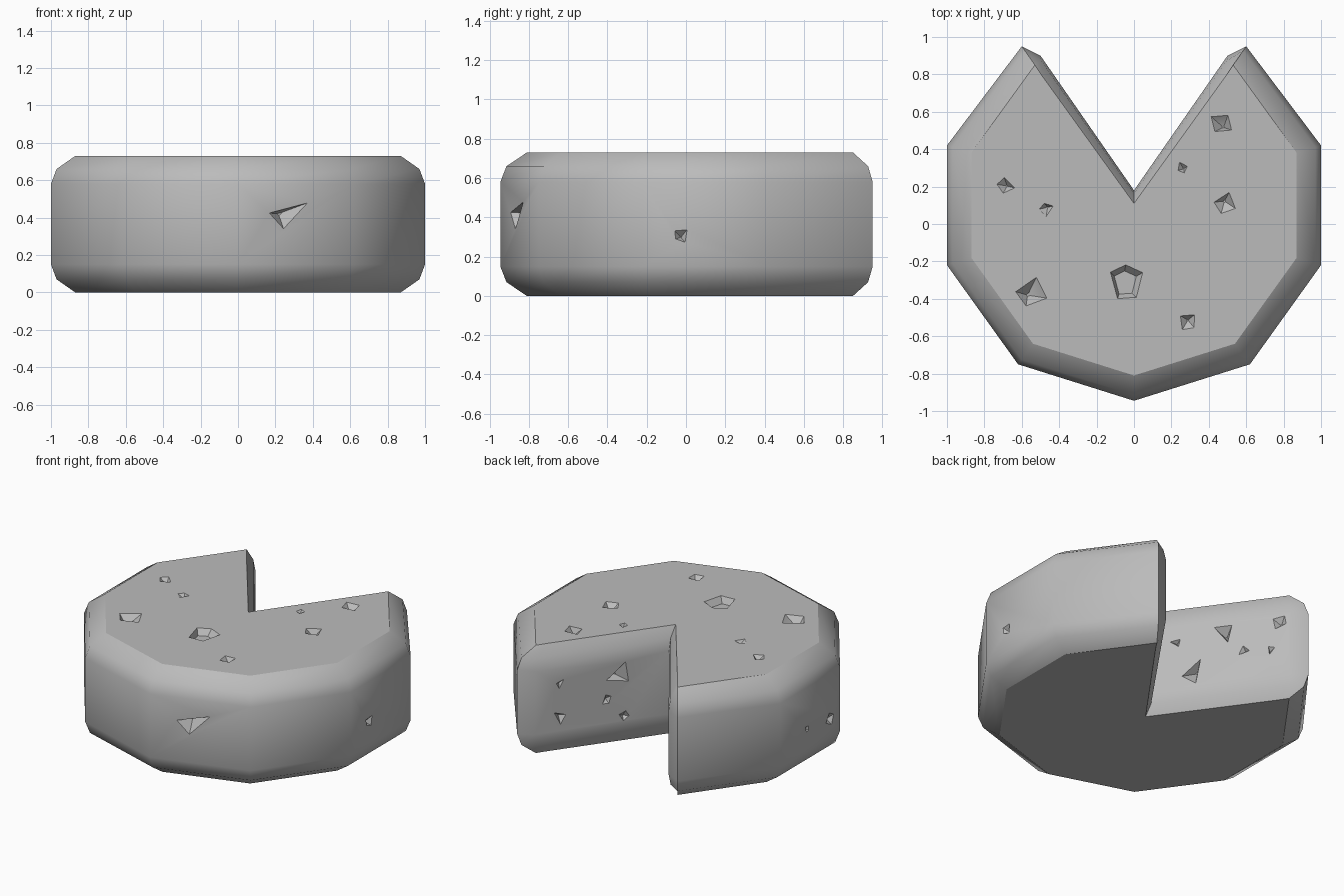
import bpy, bmesh, math, random
from mathutils import Vector

random.seed(4)
HEIGHT = 0.73
cube = bpy.data.objects.get("Cube")
if cube:
    bpy.data.objects.remove(cube)

rind = bpy.data.materials.new("plain grey")
rind.use_nodes = True
grey = (0.5, 0.5, 0.5, 1)
rind.diffuse_color = grey
rind.node_tree.nodes["Principled BSDF"].inputs["Base Color"].default_value = grey


def new_object(name, bm):
    bmesh.ops.recalc_face_normals(bm, faces=bm.faces)
    mesh = bpy.data.meshes.new(name)
    bm.to_mesh(mesh)
    bm.free()
    obj = bpy.data.objects.new(name, mesh)
    bpy.context.collection.objects.link(obj)
    mesh.materials.append(rind)
    return obj


# Half outlines: front point, round the side, cut corner, cut panel, notch tip
narrow = [(0, -.81), (.54, -.64), (.87, -.18), (.87, .38), (.53, .85), (.49, .79), (0, .11)]
wide = [(0, -.945), (.62, -.75), (1, -.22), (1, .42), (.6, .95), (.5, .9), (0, .18)]

# Wheel: stacked outlines with rounded rims
bm = bmesh.new()
levels = [(0, 0), (.07, .77), (.15, 1)]
levels += [(HEIGHT - z, bulge) for z, bulge in reversed(levels)]
rings = []
for z, bulge in levels:
    half = [Vector(a).lerp(Vector(b), bulge) for a, b in zip(narrow, wide)]
    mirrored = [Vector((-p.x, p.y)) for p in reversed(half[1:-1])]
    rings.append([bm.verts.new((p.x, p.y, z)) for p in half + mirrored])
for low, high in zip(rings, rings[1:]):
    for i in range(len(low)):
        j = (i + 1) % len(low)
        bm.faces.new((low[i], low[j], high[j], high[i]))
bm.faces.new(rings[0])
bm.faces.new(rings[-1])
wheel = new_object("notched_wheel", bm)

# Pits: irregular tapered cutters sunk into the surface
pits = bmesh.new()


def pit(position, normal, radius, sides=4, depth=.6, floor=.12):
    normal = Vector(normal).normalized()
    turn = normal.to_track_quat("Z", "Y")
    start = random.uniform(0, math.tau)
    top, bottom = [], []
    drift = Vector((random.uniform(-.3, .3), random.uniform(-.3, .3), 0)) * (1 - floor)
    for i in range(sides):
        angle = start + math.tau * (i + random.uniform(-.2, .2)) / sides
        spoke = Vector((math.cos(angle), math.sin(angle), 0)) * random.uniform(.75, 1.1)
        for ring, size, lift in ((top, 1.1, .1), (bottom, floor, -depth)):
            local = spoke * size + Vector((0, 0, lift))
            if ring is bottom:
                local += drift
            ring.append(pits.verts.new(Vector(position) + turn @ (local * radius)))
    pits.faces.new(top)
    pits.faces.new(bottom)
    for i in range(sides):
        j = (i + 1) % sides
        pits.faces.new((top[i], top[j], bottom[j], bottom[i]))


# Top pits: x, y, radius
for x, y, radius in [(-.69, .2, .05), (-.47, .08, .04), (-.55, -.36, .09), (.29, -.52, .055),
                     (.47, .53, .07), (.48, .11, .07), (.26, .3, .035)]:
    pit((x, y, HEIGHT), (0, 0, 1), radius)
pit((-.05, -.3, HEIGHT), (0, 0, 1), .1, sides=5, depth=.4, floor=.7)

# Side pits
pit((.27, -.865, .43), (.31, -.95, 0), .13, sides=3)
pit((1, -.02, .31), (1, 0, 0), .05)
pit((-1, -.12, .27), (-1, 0, 0), .05)
pit((-1, .13, .3), (-1, 0, 0), .025)

# Cut face pits: fraction from outer edge to tip, height, radius
cut_pits = {
    1: [(.29, .47, .035), (.68, .47, .09), (.59, .31, .035), (.28, .24, .05), (.71, .19, .04)],
    -1: [(.74, .25, .09), (.86, .47, .04), (.55, .49, .09), (.42, .35, .04),
         (.19, .52, .05), (.25, .33, .035)],
}
panel_start, panel_end = Vector((.57, 1, 0)), Vector((0, .18, 0))
for side, entries in cut_pits.items():
    for along, z, radius in entries:
        p = panel_start.lerp(panel_end, along)
        pit((side * p.x, p.y, z), (-side * .82, .57, 0), radius, sides=random.choice((3, 4)))

cutter = new_object("pit_cutter", pits)
cutter.hide_render = True
carve = wheel.modifiers.new("pits", "BOOLEAN")
carve.operation = "DIFFERENCE"
carve.solver = "EXACT"
carve.object = cutter
bpy.ops.object.select_all(action="DESELECT")
bpy.context.view_layer.objects.active = wheel
wheel.select_set(True)
bpy.ops.object.modifier_apply(modifier=carve.name)
bpy.data.objects.remove(cutter)

# Soft rims, crisp borders around the flat top and bottom
bpy.ops.object.shade_smooth_by_angle(angle=math.radians(38))
mesh = wheel.data
for edge in mesh.edges:
    heights = [mesh.vertices[v].co.z for v in edge.vertices]
    if min(heights) > HEIGHT - .001 or max(heights) < .001:
        edge.use_edge_sharp = True
